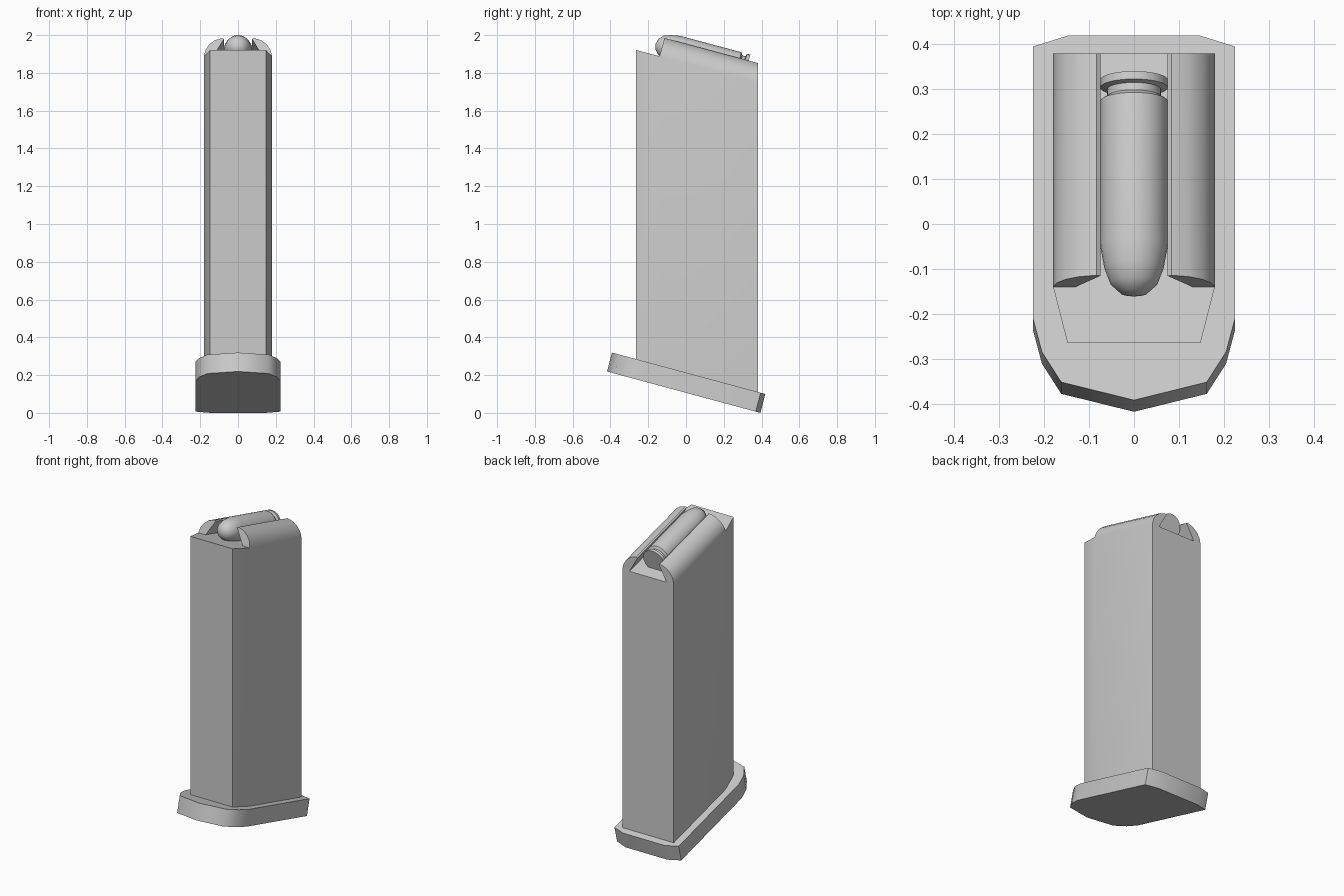
import bpy
import bmesh
import math
from mathutils import Matrix, Vector

cube = bpy.data.objects.get("Cube")
if cube:
    bpy.data.objects.remove(cube, do_unlink=True)

TILT = math.radians(15)
SLOPE = math.tan(TILT)

grey = bpy.data.materials.new("plain_grey")
grey.use_nodes = True
grey.diffuse_color = (0.6, 0.6, 0.6, 1)
grey.node_tree.nodes["Principled BSDF"].inputs["Base Color"].default_value = (0.6, 0.6, 0.6, 1)


def finish(name, bm, angle):
    """Turn a bmesh into a shaded, coloured object."""
    bmesh.ops.remove_doubles(bm, verts=bm.verts, dist=1e-5)
    bmesh.ops.recalc_face_normals(bm, faces=bm.faces)
    mesh = bpy.data.meshes.new(name)
    bm.to_mesh(mesh)
    bm.free()
    mesh.materials.append(grey)
    obj = bpy.data.objects.new(name, mesh)
    bpy.context.collection.objects.link(obj)
    bpy.ops.object.select_all(action="DESELECT")
    obj.select_set(True)
    bpy.context.view_layer.objects.active = obj
    bpy.ops.object.shade_smooth_by_angle(angle=math.radians(angle))
    return obj


def loft(bm, ring_a, ring_b):
    """Join two closed rings of points with quads; return both vertex rings."""
    a = [bm.verts.new(p) for p in ring_a]
    b = [bm.verts.new(p) for p in ring_b]
    n = len(a)
    for i in range(n):
        j = (i + 1) % n
        bm.faces.new((a[i], a[j], b[j], b[i]))
    return a, b


def mirror(half):
    return half + [(-x, v) for x, v in reversed(half)]


def plate_z(y):
    return 0.1 - 0.27 * (y - 0.42)


def deck_z(y):
    return 1.888 - SLOPE * (y + 0.14)


# Base plate: outline on a sloping plane, extruded square to it
half = [(0.0, -0.392), (0.162, -0.352), (0.205, -0.285), (0.225, -0.21),
        (0.225, 0.395), (0.145, 0.42)]
outline = half + [(-x, y) for x, y in reversed(half[1:])]
top = [Vector((x, y, plate_z(y))) for x, y in outline]
bm = bmesh.new()
a, b = loft(bm, top, [p + Vector((0, -0.026, -0.1)) for p in top])
bm.faces.new(a)
bm.faces.new(b)
finish("base_plate", bm, 45)

# Body: tapered nose in front, then a section whose walls curl into two lips
MID, FRONT, BACK = -0.14, -0.265, 0.38
lip = [(0.18, 0.0), (0.172, 0.035), (0.152, 0.065), (0.122, 0.088),
       (0.083, 0.1), (0.075, 0.094), (0.098, 0.055), (0.13, 0.0)]


def nose_ring(y, scale):
    low = plate_z(y) - 0.05
    pts = mirror([(0.18, low), (0.18, deck_z(y)), (0.13, deck_z(y))])
    return [(x * scale, y, z) for x, z in pts]


def lip_ring(front):
    y = MID if front else BACK
    ring = []
    for x, h in mirror(lip):
        if front:
            ring.append((x, y + h * math.sin(TILT), deck_z(y) + h * math.cos(TILT)))
        else:
            ring.append((x, y, deck_z(y) + h / math.cos(TILT)))
    low = plate_z(y) - 0.05
    return [(0.18, y, low)] + ring + [(-0.18, y, low)]


bm = bmesh.new()
a, b = loft(bm, nose_ring(FRONT, 0.148 / 0.18), nose_ring(MID, 1))
bm.faces.new(a)
a, b = loft(bm, lip_ring(True), lip_ring(False))
bm.faces.new(b)
k = len(lip)
bm.faces.new(a[1:k + 1])            # front ends of the lips
bm.faces.new(a[k + 1:2 * k + 1])
finish("body", bm, 30)

# Rounded insert lying between the lips: a lathed profile along the slope
profile = [(0.0, -0.115), (0.03, -0.107), (0.053, -0.085), (0.066, -0.05),
           (0.075, 0.0), (0.075, 0.335), (0.06, 0.345), (0.06, 0.362),
           (0.075, 0.366), (0.075, 0.384), (0.0, 0.384)]
bm = bmesh.new()
verts = [bm.verts.new((r, s, 0)) for r, s in profile]
edges = [bm.edges.new(pair) for pair in zip(verts, verts[1:])]
bmesh.ops.spin(bm, geom=verts + edges, cent=(0, 0, 0), axis=(0, 1, 0),
               angle=math.tau, steps=32, use_duplicate=False)
bmesh.ops.transform(bm, verts=bm.verts,
                    matrix=Matrix.Translation((0, -0.05, 1.9235)) @ Matrix.Rotation(-TILT, 4, "X"))
finish("rounded_insert", bm, 35)
